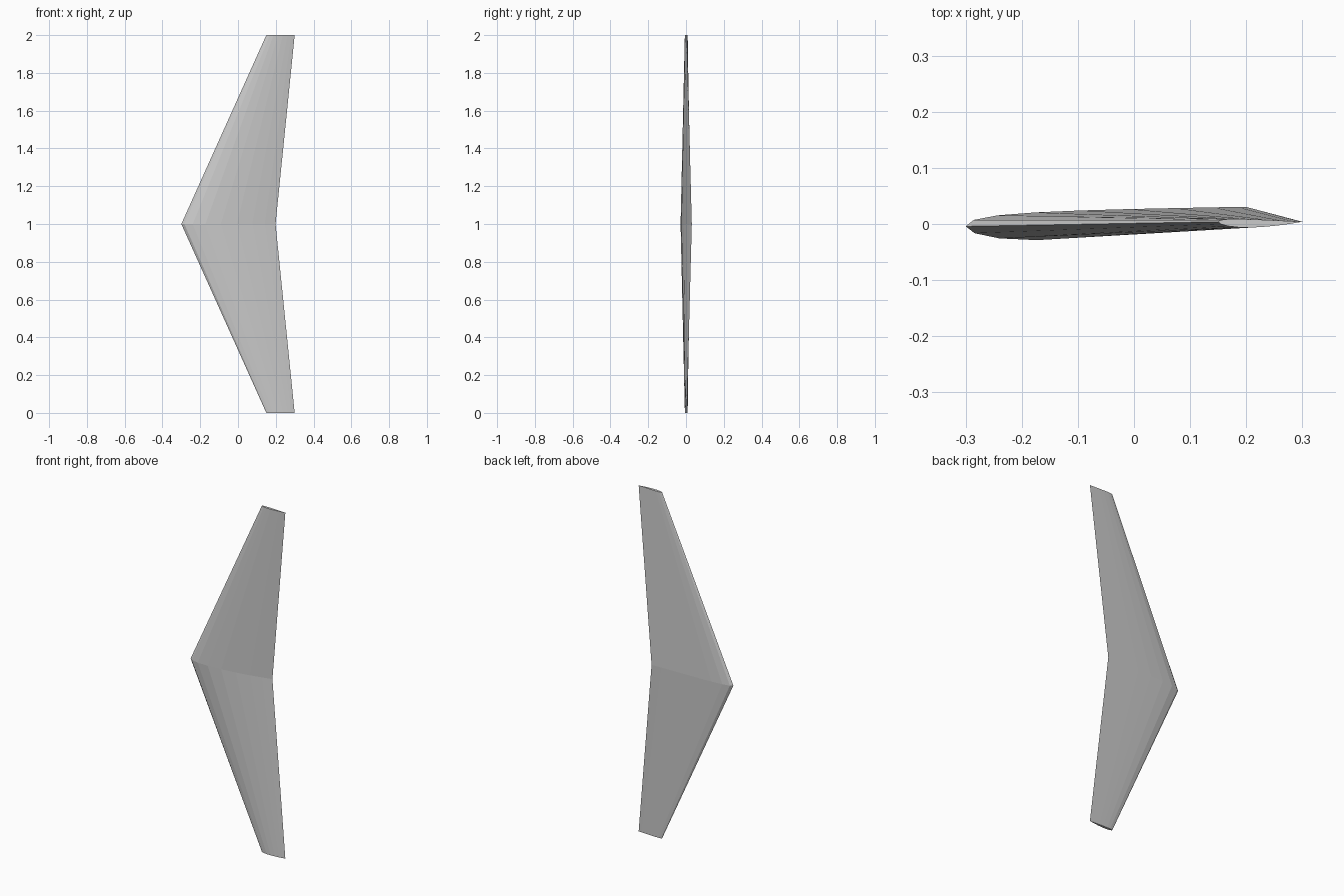
import bpy, bmesh
from math import cos, sin, pi, sqrt, radians

if "Cube" in bpy.data.objects:
    bpy.data.objects.remove(bpy.data.objects["Cube"])

N = 9  # chordwise steps per surface


def airfoil():
    """Inverted cambered section, 2% camber at 40%, 10% thick, unit chord."""
    def surf(x, side):
        t = 0.5 * (0.2969 * sqrt(x) - 0.126 * x - 0.3516 * x**2
                   + 0.2843 * x**3 - 0.1036 * x**4)
        m, p = 0.02, 0.4
        c = m / p**2 * (2*p*x - x*x) if x < p else m / (1-p)**2 * (1 - 2*p + 2*p*x - x*x)
        return (x, -c + side * t)
    xs = [(1 - cos(pi * i / N)) / 2 for i in range(N + 1)]
    upper = [surf(x, 1) for x in reversed(xs[1:N])]
    lower = [surf(x, -1) for x in xs[1:N]]
    return [(1, 0)] + upper + [(0, 0)] + lower


def section(bm, chord, le_x, le_y, z, twist):
    a = radians(twist)
    return [bm.verts.new((le_x + chord * (x * cos(a) - y * sin(a)),
                          le_y + chord * (x * sin(a) + y * cos(a)), z))
            for x, y in airfoil()]


bm = bmesh.new()
# lower tip, twisted root, upper tip
rings = [section(bm, 0.15, 0.15, 0.004, 0, 0),
         section(bm, 0.5, -0.3, -0.0042, 1, 4),
         section(bm, 0.15, 0.15, 0.004, 2, 0)]
for a, b in zip(rings, rings[1:]):
    for i in range(len(a)):
        j = (i + 1) % len(a)
        bm.faces.new((a[i], a[j], b[j], b[i]))
# tip caps
bm.faces.new(rings[0][::-1])
bm.faces.new(rings[-1])
bmesh.ops.recalc_face_normals(bm, faces=bm.faces)

mesh = bpy.data.meshes.new("swept_wing")
bm.to_mesh(mesh)
bm.free()
wing = bpy.data.objects.new("swept_wing", mesh)
bpy.context.collection.objects.link(wing)
